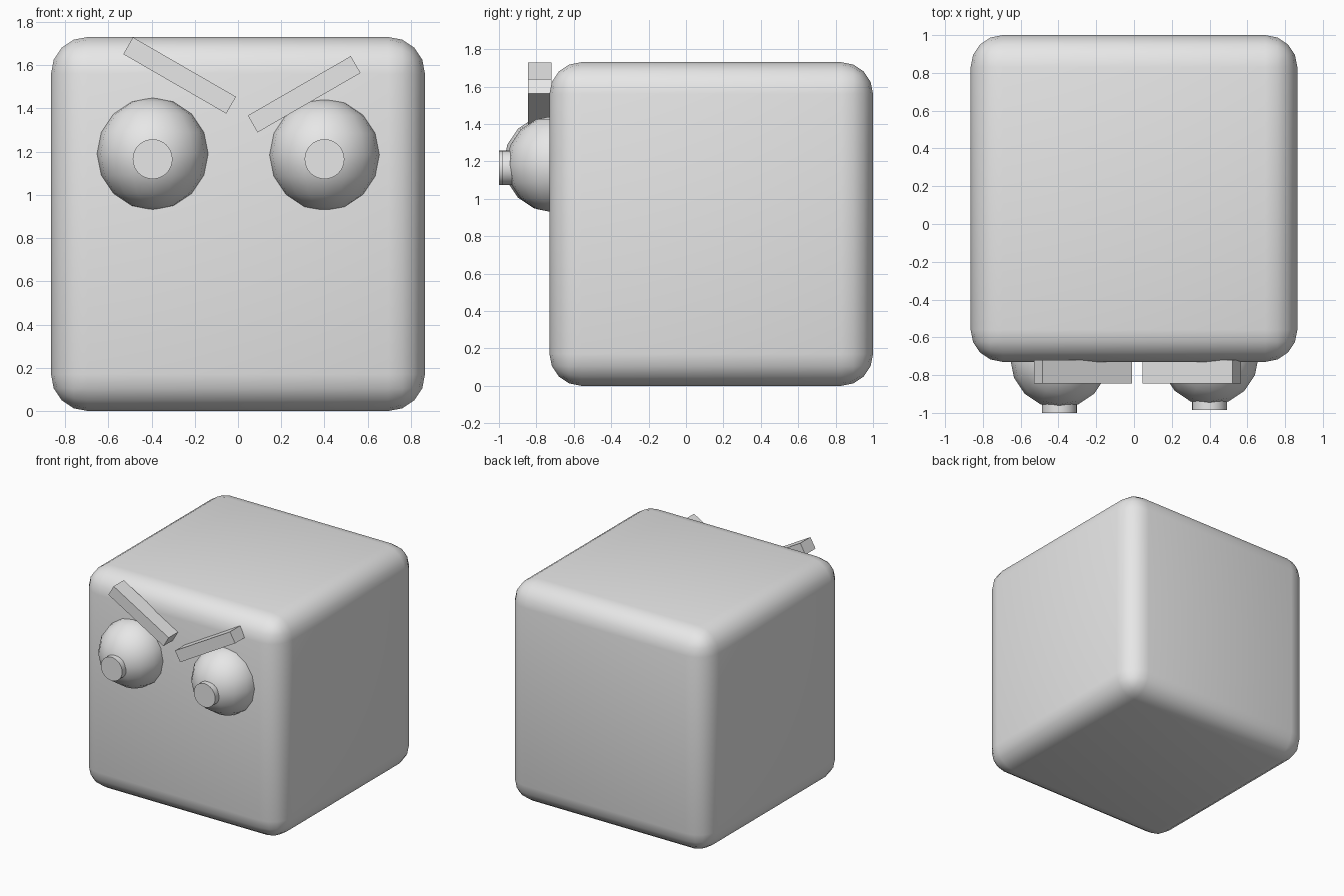
import bpy
import math

cube = bpy.data.objects.get("Cube")
if cube:
    bpy.data.objects.remove(cube, do_unlink=True)

grey = bpy.data.materials.new("light grey")
grey.use_nodes = True
colour = (0.8, 0.8, 0.8, 1)
grey.diffuse_color = colour
grey.node_tree.nodes["Principled BSDF"].inputs["Base Color"].default_value = colour


def finish(name, smooth=None):
    """Name the active object, colour it and set its shading."""
    obj = bpy.context.object
    obj.name = name
    obj.data.materials.append(grey)
    if smooth:
        bpy.ops.object.shade_smooth_by_angle(angle=math.radians(smooth))
    return obj


def box(name, location, size, tilt=0):
    bpy.ops.mesh.primitive_cube_add(size=1, location=location, rotation=(0, tilt, 0))
    bpy.context.object.scale = size
    bpy.ops.object.transform_apply(location=False, rotation=False, scale=True)
    return finish(name)


# Rounded body
body = box("body", (0, 0.135, 0.865), (1.73, 1.73, 1.73))
bevel = body.modifiers.new("rounded edges", "BEVEL")
bevel.width = 0.17
bevel.segments = 4
bpy.ops.object.modifier_apply(modifier=bevel.name)
bpy.ops.object.shade_smooth_by_angle(angle=math.radians(40))

# Bulging eyes with round pupils
for side, x, z, front in (("right", -0.395, 1.19, -1.0), ("left", 0.4, 1.185, -0.985)):
    bpy.ops.mesh.primitive_uv_sphere_add(segments=16, ring_count=8, radius=0.26,
                                         location=(x, front + 0.285, z))
    finish(side + "_eye", 40)
    bpy.ops.mesh.primitive_cylinder_add(vertices=32, radius=0.092, depth=0.1,
                                        location=(x, front + 0.05, 1.165),
                                        rotation=(math.pi / 2, 0, 0))
    finish(side + "_pupil", 40)

# Slanted eyebrows; the right one sits higher
for side, x, z, turn in (("right", -0.27, 1.552, 30), ("left", 0.306, 1.465, -30)):
    box(side + "_eyebrow", (x, -0.782, z), (0.55, 0.125, 0.09), math.radians(turn))
